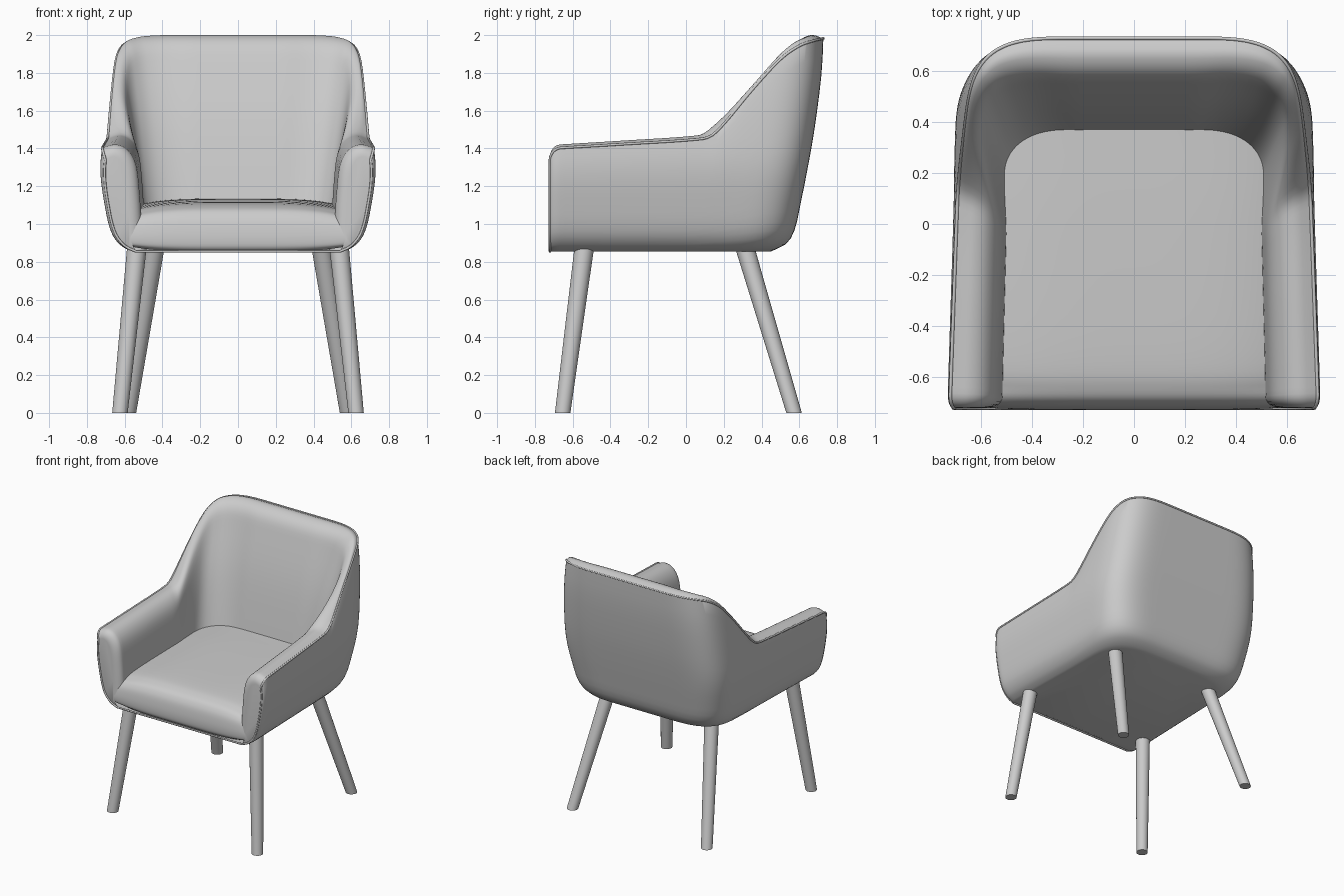
import bpy, bmesh, math

old = bpy.data.objects.get("Cube")
if old:
    bpy.data.objects.remove(old, do_unlink=True)

FRONT, BASE = -0.72, 0.855

grey = bpy.data.materials.new("warm_grey_fabric")
grey.use_nodes = True
COLOUR = (0.6, 0.6, 0.6, 1)
grey.diffuse_color = COLOUR
grey.node_tree.nodes["Principled BSDF"].inputs["Base Color"].default_value = COLOUR


def curve_at(keys, x):
    """Smooth interpolation through (position, value) pairs."""
    x = min(max(x, keys[0][0]), keys[-1][0])
    i = next(k for k in range(len(keys) - 1) if x <= keys[k + 1][0])

    def slope(k):
        a, b = keys[max(k - 1, 0)], keys[min(k + 1, len(keys) - 1)]
        return (b[1] - a[1]) / (b[0] - a[0])
    (xa, ya), (xb, yb) = keys[i], keys[i + 1]
    h = xb - xa
    t = (x - xa) / h
    s = t * t * (3 - 2 * t)
    return (ya + (yb - ya) * s + h * t * (1 - t) ** 2 * slope(i)
            - h * t * t * (1 - t) * slope(i + 1))


def finish(name, bm, mirrored=False, angle=40):
    bmesh.ops.recalc_face_normals(bm, faces=bm.faces[:])
    mesh = bpy.data.meshes.new(name)
    bm.to_mesh(mesh)
    bm.free()
    obj = bpy.data.objects.new(name, mesh)
    bpy.context.collection.objects.link(obj)
    mesh.materials.append(grey)
    bpy.ops.object.select_all(action="DESELECT")
    obj.select_set(True)
    bpy.context.view_layer.objects.active = obj
    bpy.ops.object.shade_smooth_by_angle(angle=math.radians(angle))
    if mirrored:
        obj.modifiers.new("Mirror", "MIRROR").use_clip = True


def skin(bm, rows):
    """Join equal rows of points with quads and return the vertices."""
    verts = [[bm.verts.new(p) for p in row] for row in rows]
    for a, b in zip(verts, verts[1:]):
        for j in range(len(a) - 1):
            bm.faces.new((a[j], a[j + 1], b[j + 1], b[j]))
    return verts


def plan(u, w, b, rx, ry, power):
    """Half of a U in plan: side, rounded corner, back."""
    if u < 0.5:
        x, y = w, FRONT + (b - ry - FRONT) * u / 0.5
    elif u < 0.85:
        a = (u - 0.5) / 0.35 * math.pi / 2
        x = w - rx + rx * max(math.cos(a), 0) ** (2 / power)
        y = b - ry + ry * math.sin(a) ** (2 / power)
    else:
        x, y = (w - rx) * (1 - u) / 0.15, b
    return x * (1 - 0.055 * (y - FRONT) / 1.2), y


# Shell profiles: half width and back depth by height, rim height by depth
WIDTH = [(0.855, 0.56), (0.88, 0.615), (0.95, 0.67), (1.1, 0.708),
         (1.3, 0.736), (1.5, 0.73), (1.8, 0.708), (2.0, 0.688)]
BACK = [(0.855, 0.45), (0.89, 0.525), (0.96, 0.572), (1.1, 0.605),
        (1.3, 0.645), (1.5, 0.68), (1.8, 0.718), (2.0, 0.728)]
RIM = [(-0.72, 1.4), (-0.3, 1.425), (0.05, 1.448), (0.13, 1.465), (0.2, 1.53),
       (0.35, 1.71), (0.5, 1.872), (0.6, 1.943), (0.68, 1.972), (0.73, 1.983)]

# Padding from rim to seat: inset share and drop, on the arm and on the back
STEPS = (0, 0.15, 0.35, 0.55, 0.75, 1)
ARM_IN, BACK_IN = (0, 0.32, 0.64, 0.86, 0.95, 1), (0, 0.17, 0.37, 0.5, 0.73, 1)
ARM_DROP, BACK_DROP = (0, -0.018, 0.01, 0.09, 0.24, 0.42), (0, -0.018, 0.03, 0.16, 0.48, 1.03)


def outer(u, z, tuck):
    return plan(u, curve_at(WIDTH, z) - tuck, curve_at(BACK, z), 0.41, 0.33, 3.3)


def section(u, round_off):
    rim = 1.42
    for _ in range(4):
        rim = curve_at(RIM, outer(u, rim, 0)[1])
    blend = min(max((rim - 1.45) / 0.53, 0), 1)
    rim -= 0.06 * round_off
    points = []
    for i in range(LEVELS):
        f = i / (LEVELS - 1)
        z = BASE + (rim - BASE) * f ** 1.6
        points.append((*outer(u, z, 0.015 * f ** 8 + 0.02 * round_off), z))
    top = points[-1]
    foot = plan(u, 0.512 + 0.06 * round_off, 0.335, 0.27, 0.19, 2.3)

    def mix(a, b):
        return [(s, p + (q - p) * blend) for s, p, q in zip(STEPS, a, b)]
    inset, drop = mix(ARM_IN, BACK_IN), mix(ARM_DROP, BACK_DROP)
    # Wings between arm and back slope gently, and inward before forward
    wing = 4 * blend * (1 - blend)
    backness = min(max((u - 0.5) / 0.35, 0), 1)
    for i in range(1, 23):
        f = max(curve_at(inset, i / 22), 0) ** (1 + 0.8 * wing)
        forward = f * backness + f ** 1.6 * (1 - backness)
        points.append((top[0] + (foot[0] - top[0]) * f,
                       top[1] + (foot[1] - top[1]) * forward,
                       rim - curve_at(drop, i / 22)))
    return points


# Upholstered shell: arms and back in one sweep, with rounded arm fronts
LEVELS, NOSE = 18, 0.027
rows = []
for i in range(7):
    a = math.pi / 2 * (1 - i / 6)
    rows.append(section(NOSE * (1 - math.sin(a)), 1 - math.cos(a)))
rows += [section(NOSE + (1 - NOSE) * i / 80, 0) for i in range(1, 81)]

bm = bmesh.new()
grid = skin(bm, rows)
bm.faces.new(grid[0])
bm.faces.new([row[0] for row in grid] + [bm.verts.new((0, FRONT, BASE))])
finish("arm_and_back_shell", bm, mirrored=True)

# Piping along the rim, down the arm fronts and under the seat front
half = rows[0][:LEVELS] + [row[LEVELS - 1] for row in rows[1:]]
path = half + [(-x, y, z) for x, y, z in reversed(half[:-1])]
piping = bpy.data.curves.new("piping", "CURVE")
piping.dimensions = "3D"
piping.bevel_depth = 0.007
piping.bevel_resolution = 2
spline = piping.splines.new("POLY")
spline.points.add(len(path) - 1)
for point, co in zip(spline.points, path):
    point.co = (*co, 1)
spline.use_cyclic_u = True
piping.materials.append(grey)
bpy.context.collection.objects.link(bpy.data.objects.new("piping", piping))

# Seat cushion: rounded front profile, crowned across its width
SEAT_Y = [(0, -0.70), (1, -0.724), (2, -0.725), (3, -0.705), (4, -0.65),
          (5, -0.5), (6, 0), (7, 0.39)]
SEAT_Z = [(0, 0.853), (1, 0.885), (2, 0.96), (3, 1.04), (4, 1.088),
          (5, 1.113), (6, 1.13), (7, 1.135)]
HALF_SEAT = 0.58
seat_rows = []
for i in range(33):
    x = HALF_SEAT * (i / 16 - 1)
    edge = (x / HALF_SEAT) ** 4
    row = []
    for j in range(43):
        t = j / 6
        y, z = curve_at(SEAT_Y, t), curve_at(SEAT_Z, t)
        lift = 0.03 - 0.075 * min(t / 4, 1)
        row.append((x, y + 0.008 * edge, z + lift * edge))
    seat_rows.append(row)
bm = bmesh.new()
skin(bm, seat_rows)
finish("seat_cushion", bm, angle=60)

# Splayed tapering legs, cut level at the floor
for name, head, toe in (("front_legs", (0.535, -0.538), (0.625, -0.653)),
                        ("back_legs", (0.44, 0.31), (0.58, 0.572))):
    bm = bmesh.new()
    bmesh.ops.create_cone(bm, cap_ends=True, segments=32, radius1=0.041,
                          radius2=0.052, depth=0.88)
    for v in bm.verts:
        v.co.z += 0.44
        t = v.co.z / 0.88
        v.co.x += toe[0] + (head[0] - toe[0]) * t
        v.co.y += toe[1] + (head[1] - toe[1]) * t
    finish(name, bm, mirrored=True)
